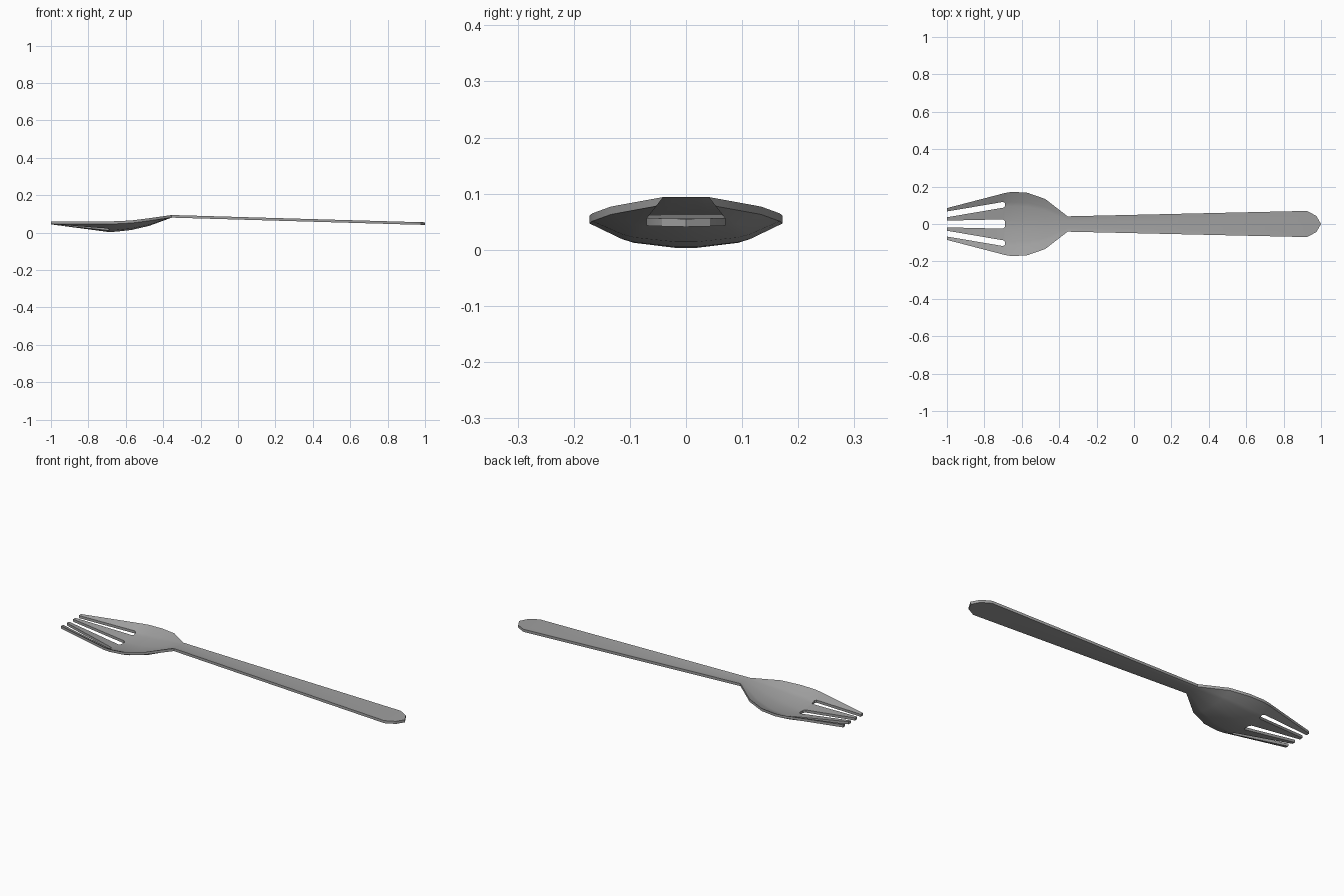
import bpy, bmesh

cube = bpy.data.objects.get("Cube")
if cube:
    bpy.data.objects.remove(cube, do_unlink=True)

THICK = 0.014

# Cross-section stations: x, half width, underside height at rim, at centre
STATIONS = [
    (-1.0, 0.085, 0.046, 0.044),
    (-0.70, 0.163, 0.046, 0.004),
    (-0.69, 0.166, 0.046, 0.003),
    (-0.65, 0.172, 0.047, 0.005),
    (-0.57, 0.167, 0.051, 0.014),
    (-0.475, 0.134, 0.063, 0.036),
    (-0.355, 0.041, 0.080, 0.080),
    (0.925, 0.070, 0.043, 0.043),
    (0.975, 0.043, 0.042, 0.042),
    (1.0, 0.0, 0.041, 0.041),
]
# Tine edges as distances from the middle, outermost first
TIP = (0.085, 0.067, 0.036, 0.018)
ROOT = (0.163, 0.118, 0.087, 0.025)
SLOT_END = (0.166, 0.112, 0.093, 0.016)
BODY = (1.0, 0.68, 0.55, 0.11)


def edge_offsets(i, width):
    """Cross positions for a station, mirrored about the middle."""
    half = (TIP, ROOT, SLOT_END)[i] if i < 3 else [f * width for f in BODY]
    return [-y for y in half] + list(reversed(half))


# Upper skin, leaving out the three slots between the tines
bm = bmesh.new()
rows = []
for i, (x, width, rim, centre) in enumerate(STATIONS):
    row = []
    for y in edge_offsets(i, width):
        lift = abs(y / width) ** 2.6 if width else 0
        z = centre + (rim - centre) * lift + THICK
        row.append(bm.verts.new((x, y, z)))
    rows.append(row)
for i, (a, b) in enumerate(zip(rows, rows[1:])):
    for j in range(len(a) - 1):
        if i < 2 and j % 2:
            continue
        bm.faces.new((a[j], b[j], b[j + 1], a[j + 1]))
bmesh.ops.remove_doubles(bm, verts=bm.verts, dist=0.0005)

# Give the skin its thickness
new = bmesh.ops.extrude_face_region(bm, geom=bm.faces[:], use_keep_orig=True)
lower = [v for v in new["geom"] if isinstance(v, bmesh.types.BMVert)]
bmesh.ops.translate(bm, verts=lower, vec=(0, 0, -THICK))
bmesh.ops.recalc_face_normals(bm, faces=bm.faces)

mesh = bpy.data.meshes.new("fork")
bm.to_mesh(mesh)
bm.free()
fork = bpy.data.objects.new("fork", mesh)
bpy.context.collection.objects.link(fork)

# Grey metal
grey = bpy.data.materials.new("grey_metal")
grey.use_nodes = True
colour = (0.35, 0.35, 0.35, 1)
grey.diffuse_color = colour
grey.node_tree.nodes["Principled BSDF"].inputs["Base Color"].default_value = colour
mesh.materials.append(grey)

bpy.context.view_layer.objects.active = fork
fork.select_set(True)
bpy.ops.object.shade_smooth_by_angle(angle=0.52)
